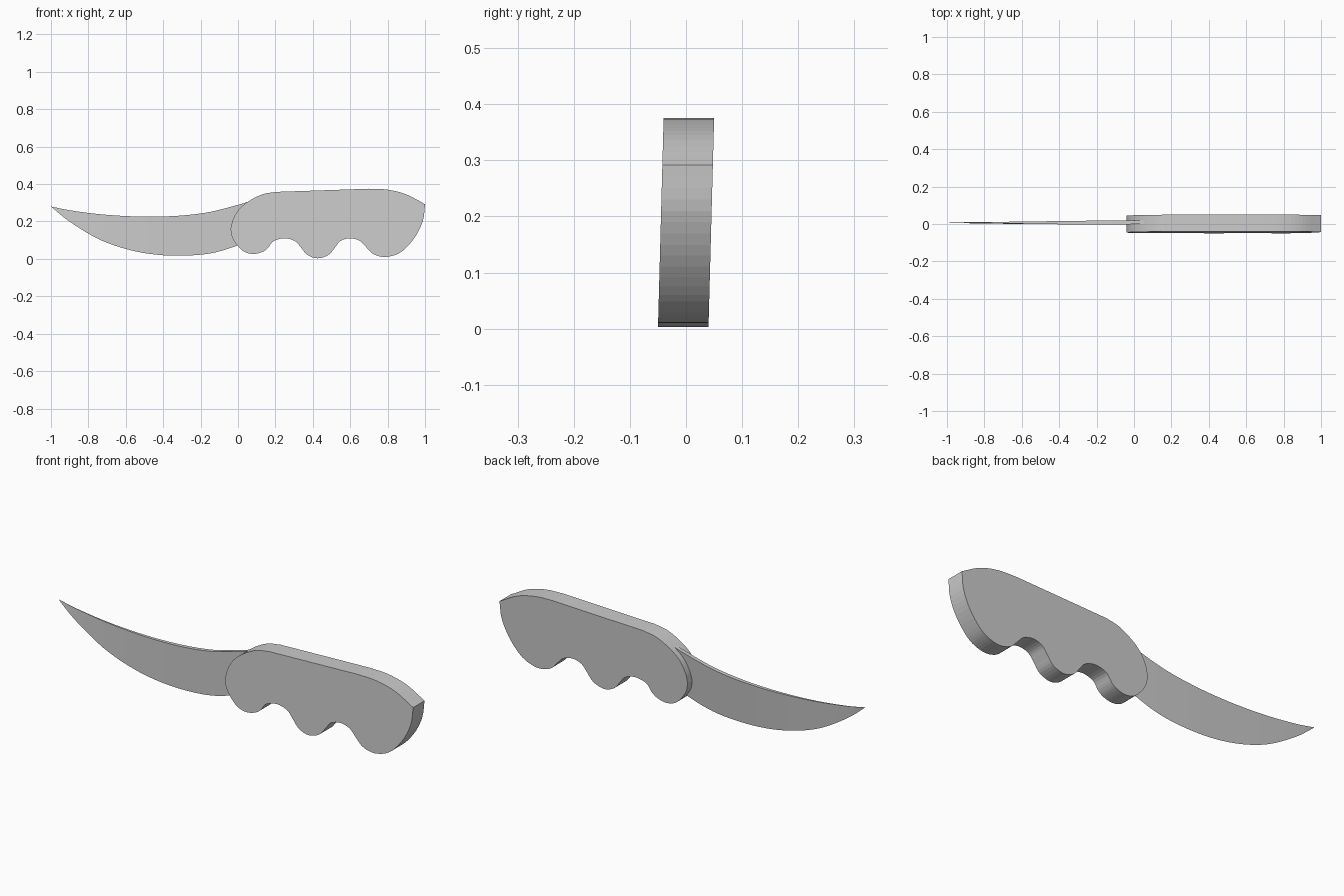
import bpy
import bmesh
from mathutils import Vector

cube = bpy.data.objects.get("Cube")
if cube:
    bpy.data.objects.remove(cube)

steel = bpy.data.materials.new("plain grey")
steel.use_nodes = True
GREY = (0.6, 0.6, 0.6, 1)
steel.diffuse_color = GREY
steel.node_tree.nodes["Principled BSDF"].inputs["Base Color"].default_value = GREY


def spline(points, steps=5):
    """Smooth open curve through (x, z) points."""
    p = [Vector(q) for q in points]
    p = [2 * p[0] - p[1]] + p + [2 * p[-1] - p[-2]]
    out = []
    for a, b, c, d in zip(p, p[1:], p[2:], p[3:]):
        for i in range(steps):
            t = i / steps
            out.append(b + (c - a) * t / 2 + (2 * a - 5 * b + 4 * c - d) * t * t / 2
                       + (3 * b - a - 3 * c + d) * t ** 3 / 2)
    return out + [p[-2]]


def place(x, y, z):
    """The whole knife leans slightly backwards."""
    return (x, y - 0.005 + 0.027 * z, z)


def finish(name, bm):
    bmesh.ops.remove_doubles(bm, verts=bm.verts, dist=0.00005)
    bmesh.ops.recalc_face_normals(bm, faces=bm.faces)
    mesh = bpy.data.meshes.new(name)
    bm.to_mesh(mesh)
    bm.free()
    mesh.materials.append(steel)
    bpy.context.collection.objects.link(bpy.data.objects.new(name, mesh))


# Handle: straight back, rounded butt and finger grooves, extruded
front_end = [(-0.04, 0.16), (-0.027, 0.21), (0.005, 0.265), (0.06, 0.31),
             (0.13, 0.345), (0.2, 0.358)]
butt_top = [(0.7, 0.375), (0.8, 0.37), (0.9, 0.345), (1, 0.292)]
grip = [(1, 0.292), (0.99, 0.21), (0.955, 0.13), (0.9, 0.06), (0.85, 0.025),
        (0.785, 0.01), (0.725, 0.025), (0.685, 0.063), (0.65, 0.097),
        (0.6, 0.11), (0.55, 0.097), (0.52, 0.063), (0.485, 0.022),
        (0.425, 0.003), (0.37, 0.022), (0.335, 0.063), (0.305, 0.095),
        (0.25, 0.11), (0.19, 0.095), (0.16, 0.058), (0.13, 0.037),
        (0.08, 0.026), (0.03, 0.04), (-0.01, 0.08), (-0.033, 0.12), (-0.04, 0.16)]
outline = spline(front_end) + spline(butt_top) + spline(grip, 4)[1:-1]
bm = bmesh.new()
sides = [[bm.verts.new(place(p.x, y, p.y)) for p in outline] for y in (-0.045, 0.045)]
for side in sides:
    bm.faces.new(side)
n = len(outline)
for i in range(n):
    j = (i + 1) % n
    bm.faces.new((sides[0][i], sides[0][j], sides[1][j], sides[1][i]))
finish("handle", bm)

# Blade: wedge section lofted between the spine and the cutting edge
spine = spline([(-1, 0.28), (-0.9, 0.26), (-0.75, 0.24), (-0.6, 0.229),
                (-0.45, 0.226), (-0.3, 0.232), (-0.15, 0.251), (0, 0.289), (0.06, 0.308)])
edge = spline([(-1, 0.28), (-0.9, 0.199), (-0.75, 0.108), (-0.6, 0.053),
               (-0.45, 0.024), (-0.3, 0.017), (-0.15, 0.029), (-0.02, 0.065), (0.04, 0.095)])
bm = bmesh.new()
rings = []
for s, e in zip(spine, edge):
    half = 0.01 * min(1, (s.x + 1) / 0.7)
    rings.append([bm.verts.new(place(s.x, 0.006 - half, s.y)),
                  bm.verts.new(place(s.x, 0.006 + half, s.y)),
                  bm.verts.new(place(e.x, 0.004, e.y))])
tip = bm.verts.new(place(-1, 0.006, 0.28))
for v in rings[0]:
    v.co = tip.co
for a, b in zip(rings, rings[1:]):
    for i in range(3):
        j = (i + 1) % 3
        bm.faces.new((a[i], a[j], b[j], b[i]))
bm.faces.new(rings[-1])
finish("blade", bm)
